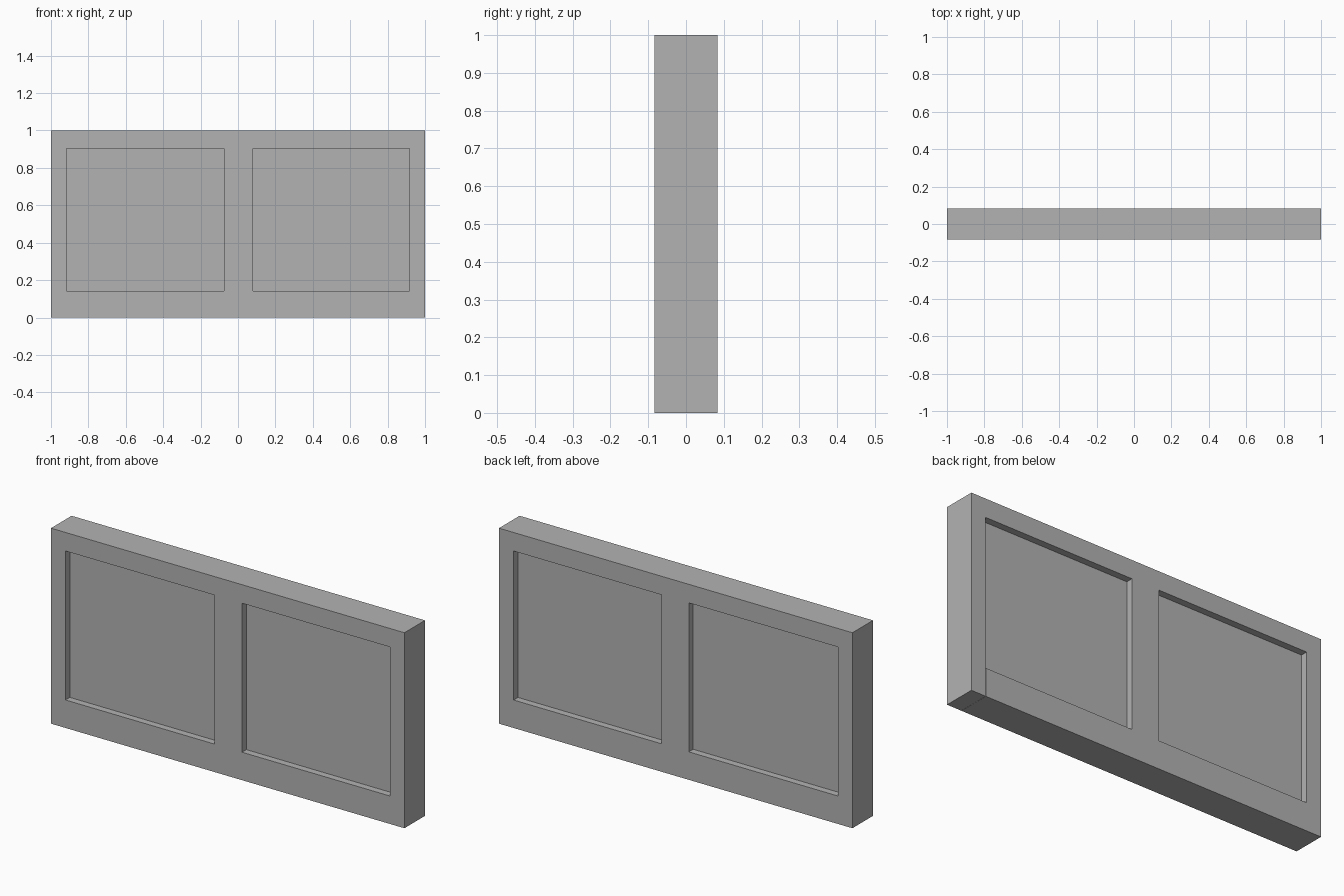
import bpy
import bmesh

cube = bpy.data.objects.get("Cube")
if cube:
    bpy.data.objects.remove(cube, do_unlink=True)

grey = bpy.data.materials.new("plain grey")
grey.use_nodes = True
colour = (0.45, 0.45, 0.45, 1)
grey.diffuse_color = colour
grey.node_tree.nodes["Principled BSDF"].inputs["Base Color"].default_value = colour


def extrude_profile(name, points, half_depth):
    """Extrude an x-z outline symmetrically along y."""
    bm = bmesh.new()
    face = bm.faces.new([bm.verts.new((x, -half_depth, z)) for x, z in points])
    result = bmesh.ops.extrude_face_region(bm, geom=[face], use_keep_orig=True)
    moved = [v for v in result["geom"] if isinstance(v, bmesh.types.BMVert)]
    bmesh.ops.translate(bm, vec=(0, 2 * half_depth, 0), verts=moved)
    bmesh.ops.recalc_face_normals(bm, faces=bm.faces)
    mesh = bpy.data.meshes.new(name)
    bm.to_mesh(mesh)
    bm.free()
    mesh.materials.append(grey)
    obj = bpy.data.objects.new(name, mesh)
    bpy.context.collection.objects.link(obj)
    return obj


def rectangle(x0, x1, z0, z1):
    return [(x0, z0), (x1, z0), (x1, z1), (x0, z1)]


DEPTH = 0.083
PANEL_DEPTH = 0.048
SIDE = 0.918            # inner edge of the stiles
BOTTOM, TOP = 0.143, 0.905
JOINT = SIDE - 0.001    # end of the bottom rail, a hairline from the stile

# Outer frame, one band wrapped round to a joint at the bottom corner
extrude_profile("frame", [
    (JOINT, 0), (-1, 0), (-1, 1), (1, 1), (1, 0),
    (SIDE, 0), (SIDE, TOP), (-SIDE, TOP), (-SIDE, BOTTOM), (JOINT, BOTTOM),
], DEPTH)

# Recessed panel, let into the frame
extrude_profile("panel", rectangle(-SIDE - 0.01, SIDE + 0.01, BOTTOM - 0.01, TOP + 0.01), PANEL_DEPTH)

# Upright bar between the two bays
extrude_profile("centre_bar", rectangle(-0.074, 0.081, BOTTOM, TOP), DEPTH)
